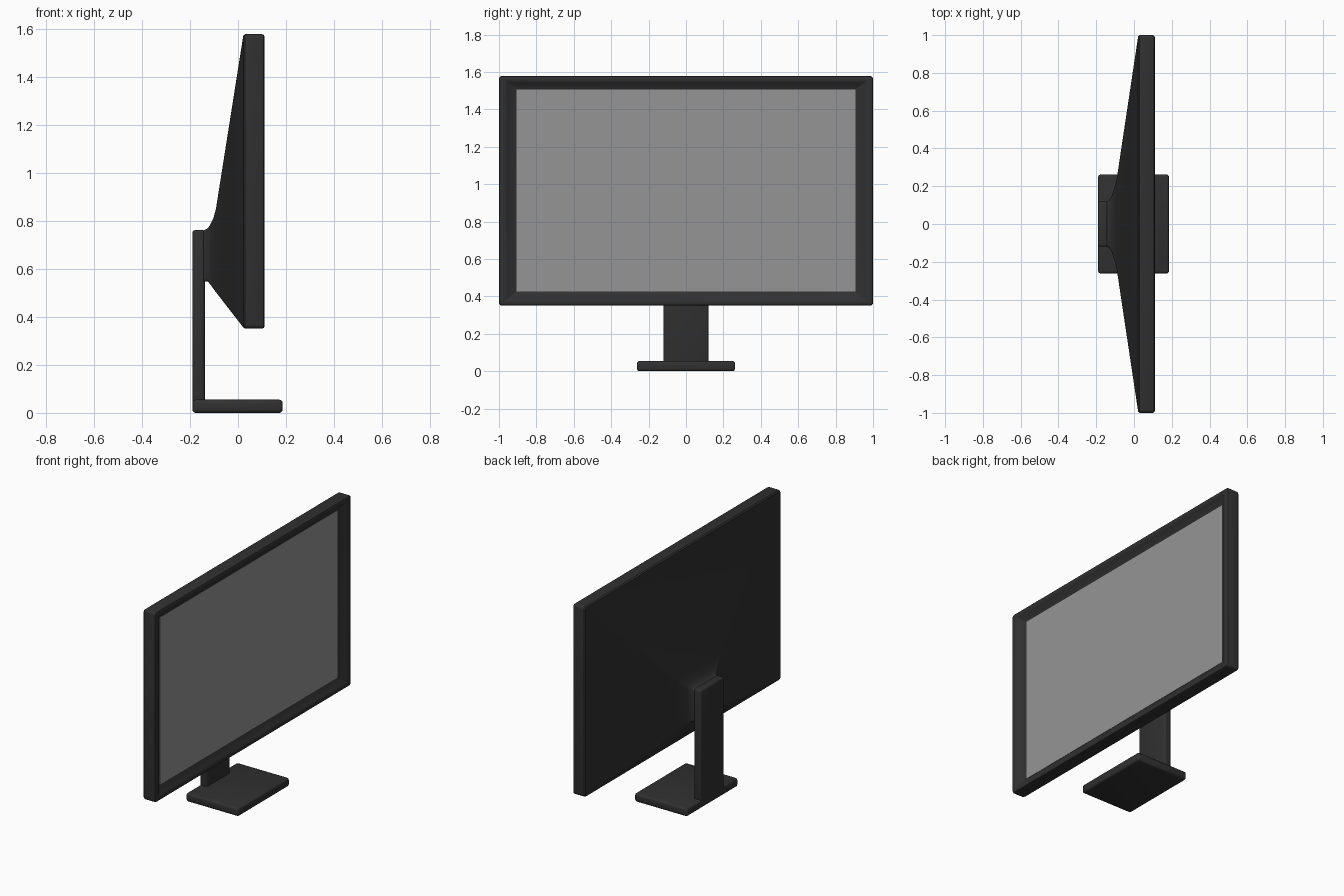
import bpy, bmesh, math

if "Cube" in bpy.data.objects:
    bpy.data.objects.remove(bpy.data.objects["Cube"])


def material(name, v):
    m = bpy.data.materials.new(name)
    m.diffuse_color = (v, v, v, 1)
    m.use_nodes = True
    m.node_tree.nodes["Principled BSDF"].inputs["Base Color"].default_value = m.diffuse_color
    return m


DARK = material("dark_plastic", 0.03)
GLASS = material("screen_grey", 0.3)


def finish(name, bm, mat):
    bmesh.ops.recalc_face_normals(bm, faces=bm.faces[:])
    me = bpy.data.meshes.new(name)
    bm.to_mesh(me)
    bm.free()
    me.materials.append(mat)
    ob = bpy.data.objects.new(name, me)
    bpy.context.collection.objects.link(ob)
    bpy.context.view_layer.objects.active = ob
    bpy.ops.object.select_all(action='DESELECT')
    ob.select_set(True)
    bpy.ops.object.shade_smooth_by_angle(angle=math.radians(35))
    return ob


def rounded_ring(bm, x, hy, z0, z1, r, seg=4):
    """Rounded rectangle in the YZ plane."""
    out = []
    for k, (cy, cz) in enumerate(((hy - r, z1 - r), (r - hy, z1 - r),
                                  (r - hy, z0 + r), (hy - r, z0 + r))):
        for i in range(seg + 1):
            a = math.pi / 2 * (k + i / seg)
            out.append(bm.verts.new((x, cy + r * math.cos(a), cz + r * math.sin(a))))
    return out


def loft(name, sections, mat):
    bm = bmesh.new()
    rings = [rounded_ring(bm, *s) for s in sections]
    for a, b in zip(rings, rings[1:]):
        n = len(a)
        for i in range(n):
            bm.faces.new((a[i], a[(i + 1) % n], b[(i + 1) % n], b[i]))
    bm.faces.new(rings[0])
    bm.faces.new(rings[-1])
    return finish(name, bm, mat)


def box(name, x0, x1, hy, z0, z1, bevel, mat):
    bm = bmesh.new()
    bmesh.ops.create_cube(bm, size=1)
    for v in bm.verts:
        v.co = ((x0 + x1) / 2 + v.co.x * (x1 - x0), v.co.y * 2 * hy,
                (z0 + z1) / 2 + v.co.z * (z1 - z0))
    if bevel:
        bmesh.ops.bevel(bm, geom=bm.edges[:], offset=bevel, segments=3,
                        profile=0.5, affect='EDGES')
    return finish(name, bm, mat)


# Housing: sloped bezel, flat rim, side wall, tapered back, flared mount
loft("monitor_housing", [
    (0.074, 0.905, 0.425, 1.505, 0.002),
    (0.104, 0.955, 0.387, 1.543, 0.004),
    (0.110, 0.965, 0.378, 1.552, 0.006),
    (0.111, 0.988, 0.362, 1.567, 0.008),
    (0.107, 0.997, 0.354, 1.575, 0.014),
    (0.100, 1.000, 0.351, 1.578, 0.016),
    (0.030, 1.000, 0.351, 1.578, 0.016),
    (0.022, 0.994, 0.356, 1.572, 0.014),
    (-0.092, 0.235, 0.503, 0.850, 0.012),
    (-0.103, 0.195, 0.518, 0.810, 0.012),
    (-0.115, 0.155, 0.535, 0.785, 0.012),
    (-0.127, 0.130, 0.548, 0.768, 0.012),
    (-0.145, 0.118, 0.545, 0.760, 0.012),
    (-0.165, 0.114, 0.545, 0.757, 0.012),
], DARK)

# Screen panel set into the bezel
box("screen", 0.070, 0.076, 0.905, 0.425, 1.505, 0, GLASS)

# Stand
box("stand_arm", -0.19, -0.138, 0.12, 0.003, 0.762, 0.012, DARK)
box("stand_base", -0.19, 0.186, 0.262, 0.0, 0.055, 0.014, DARK)
